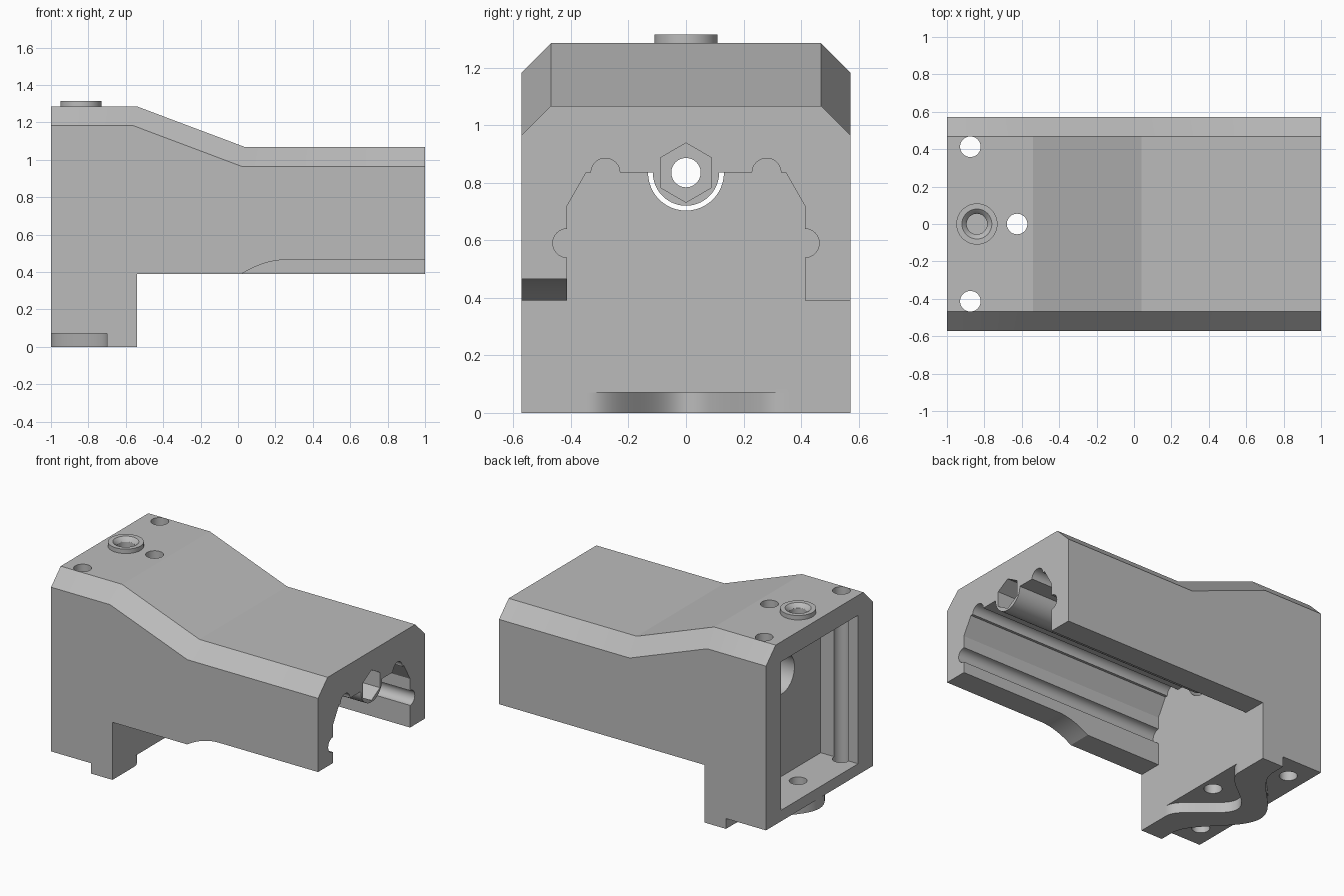
import bpy, bmesh
from math import pi, cos, sin, radians
from mathutils import Vector

cube = bpy.data.objects.get("Cube")
if cube:
    bpy.data.objects.remove(cube, do_unlink=True)

grey = bpy.data.materials.new("plain grey")
grey.use_nodes = True
colour = (0.5, 0.5, 0.5, 1)
grey.diffuse_color = colour
grey.node_tree.nodes["Principled BSDF"].inputs["Base Color"].default_value = colour


def arc(cx, cy, r, start, end, n=24):
    """Points on an arc, angles in degrees."""
    angles = [radians(start + (end - start) * i / n) for i in range(n + 1)]
    return [(cx + r * cos(a), cy + r * sin(a)) for a in angles]


def circle(cx, cy, r, n=48, start=0):
    return arc(cx, cy, r, start, start + 360, n)[:-1]


def to_object(name, bm):
    bmesh.ops.recalc_face_normals(bm, faces=bm.faces)
    mesh = bpy.data.meshes.new(name)
    bm.to_mesh(mesh)
    bm.free()
    mesh.materials.append(grey)
    ob = bpy.data.objects.new(name, mesh)
    bpy.context.collection.objects.link(ob)
    return ob


def prism_mesh(points, axis, low, high):
    """Closed outline extruded along one axis."""
    place = {"x": lambda a, b: (low, a, b),
             "y": lambda a, b: (a, low, b),
             "z": lambda a, b: (a, b, low)}[axis]
    bm = bmesh.new()
    face = bm.faces.new([bm.verts.new(place(*p)) for p in points])
    new = bmesh.ops.extrude_face_region(bm, geom=[face])["geom"]
    step = Vector([high - low if axis == k else 0 for k in "xyz"])
    bmesh.ops.translate(bm, vec=step, verts=[g for g in new if isinstance(g, bmesh.types.BMVert)])
    return bm


def prism(name, *args):
    return to_object(name, prism_mesh(*args))


def combine(target, tool, operation="DIFFERENCE"):
    """Apply a boolean, then drop the tool."""
    tool.hide_render = True
    mod = target.modifiers.new("cut", "BOOLEAN")
    mod.operation = operation
    mod.solver = "EXACT"
    mod.object = tool
    bpy.context.view_layer.objects.active = target
    bpy.ops.object.modifier_apply(modifier=mod.name)
    bpy.data.objects.remove(tool, do_unlink=True)


# Housing: side profile with chamfered top edges
side, leg, wall = 0.572, -0.54, 0.413
outline = [(-1, 0.07), (leg, 0.07), (leg, 0.39), (1, 0.39),
           (1, 1.067), (0.04, 1.067), (leg, 1.285), (-1, 1.285)]
bm = prism_mesh(outline, "y", -side, side)
bmesh.ops.recalc_face_normals(bm, faces=bm.faces)
rims = [e for e in bm.edges
        if all(v.co.z > 1 for v in e.verts) and e.verts[0].co.y == e.verts[1].co.y]
bmesh.ops.bevel(bm, geom=rims, offset=0.103, offset_type="OFFSET", segments=1,
                profile=0.5, affect="EDGES")
housing = to_object("housing", bm)


# Wavy locating foot under the leg
def wave(y, half):
    return 0.5 + 0.5 * cos(pi * min(abs(y) / half, 1))


ys = [-side + 2 * side * i / 72 for i in range(73)]
outer = [(-0.7 - 0.3 * wave(y, 0.48), y) for y in ys]
inner = [(leg - 0.28 * wave(y, 0.34), y) for y in reversed(ys)]
combine(housing, prism("foot", outer + inner, "z", 0, 0.1), "UNION")

# Long channel with side grooves, roof grooves and a hanging rib
axis_z = 0.835
half = ([(wall, 0.3)] + arc(wall, 0.59, 0.05, -90, 90)
        + [(wall, 0.72), (0.347, axis_z)] + arc(0.28, axis_z, 0.05, 0, 180)
        + arc(0, axis_z, 0.115, 0, -90))
channel = half + [(-y, z) for y, z in reversed(half[:-1])]
combine(housing, prism("channel", channel, "x", leg, 1.1))

# Rear pocket
pocket = [(-wall, 0.145), (wall, 0.145), (wall, 1.15), (-wall, 1.15)]
combine(housing, prism("pocket", pocket, "x", -1.1, -0.72))

# Round passage through the leg wall, bore and hexagonal recess in the rib
combine(housing, prism("passage", circle(0, axis_z, 0.132), "x", -0.85, leg))
combine(housing, prism("bore", circle(0, axis_z, 0.051), "x", -0.85, 1.1))
combine(housing, prism("hex_recess", circle(0, axis_z, 0.103, 6, 90), "x", 0.85, 1.1))

# Relief along the lower edge of one side wall
sweep = [(0.02 + 0.24 * i / 12, 0.465 - 0.075 * (1 - i / 12) ** 2) for i in range(13)]
relief = sweep + [(1.1, 0.465), (1.1, 0.3), (0.02, 0.3)]
combine(housing, prism("relief", relief, "y", -0.7, -0.36))

# Vertical screw holes and the blind spigot hole
for x, y in [(-0.875, wall), (-0.875, -wall), (-0.625, 0)]:
    combine(housing, prism("screw_hole", circle(x, y, 0.055), "z", -0.1, 1.4))
combine(housing, prism("spigot_hole", circle(-0.84, 0, 0.055), "z", 0.08, 1.4))

# Raised collar around the spigot hole
bm = bmesh.new()
section = [(0.055, 1.28), (0.055, 1.288), (0.063, 1.3), (0.08, 1.315),
           (0.11, 1.315), (0.11, 1.28)]
ring = [bm.verts.new((r - 0.84, 0, z)) for r, z in section]
edges = [bm.edges.new((ring[i - 1], ring[i])) for i in range(len(ring))]
bmesh.ops.spin(bm, geom=ring + edges, cent=(-0.84, 0, 0), axis=(0, 0, 1),
               angle=2 * pi, steps=48)
bmesh.ops.remove_doubles(bm, verts=bm.verts, dist=0.0005)
collar = to_object("collar", bm)

# Smooth round walls, crisp edges
for ob in (housing, collar):
    bpy.ops.object.select_all(action="DESELECT")
    ob.select_set(True)
    bpy.context.view_layer.objects.active = ob
    bpy.ops.object.shade_smooth_by_angle(angle=radians(18))
